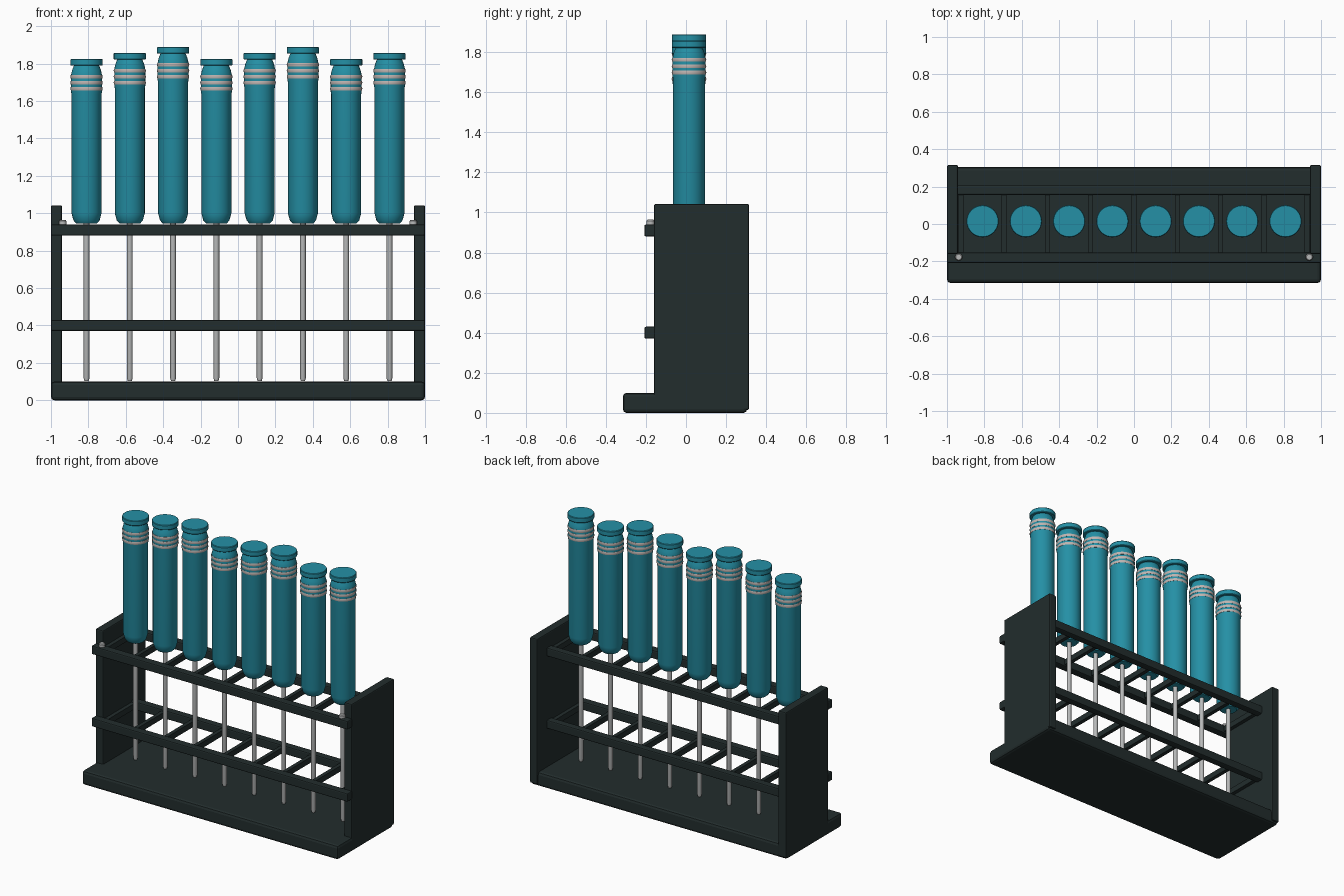
import bpy, bmesh, math
from mathutils import Vector

if "Cube" in bpy.data.objects:
    bpy.data.objects.remove(bpy.data.objects["Cube"])


def material(name, rgb):
    m = bpy.data.materials.new(name)
    m.diffuse_color = (*rgb, 1)
    m.use_nodes = True
    m.node_tree.nodes["Principled BSDF"].inputs["Base Color"].default_value = m.diffuse_color
    return m


DARK = material("dark green black", (0.016, 0.026, 0.026))
TEAL = material("teal", (0.018, 0.28, 0.38))
STEEL = material("light steel", (0.48, 0.49, 0.49))
BAND = material("pale band", (0.52, 0.46, 0.44))


def finish(name, bm, mat, smooth=None):
    me = bpy.data.meshes.new(name)
    bmesh.ops.recalc_face_normals(bm, faces=bm.faces)
    bm.to_mesh(me)
    bm.free()
    me.materials.append(mat)
    ob = bpy.data.objects.new(name, me)
    bpy.context.collection.objects.link(ob)
    if smooth:
        bpy.context.view_layer.objects.active = ob
        ob.select_set(True)
        bpy.ops.object.shade_smooth_by_angle(angle=math.radians(smooth))
        ob.select_set(False)
    return ob


def box(name, x0, x1, y0, y1, z0, z1, bevel=0.0):
    """Box given by its limits, with optional rounded edges."""
    bm = bmesh.new()
    bmesh.ops.create_cube(bm, size=1)
    for v in bm.verts:
        v.co = Vector(((x0 + x1) / 2 + v.co.x * (x1 - x0),
                       (y0 + y1) / 2 + v.co.y * (y1 - y0),
                       (z0 + z1) / 2 + v.co.z * (z1 - z0)))
    if bevel:
        bmesh.ops.bevel(bm, geom=bm.edges[:], offset=bevel, segments=2,
                        profile=0.5, affect='EDGES')
    return finish(name, bm, DARK)


def lathe(name, profile, x, y, mat, sides=32, closed=False):
    """Turn (radius, z) points about a vertical axis; ends capped unless closed."""
    bm = bmesh.new()
    rings = [[bm.verts.new((x + r * math.cos(2 * math.pi * k / sides),
                            y + r * math.sin(2 * math.pi * k / sides), z))
              for k in range(sides)] for r, z in profile]
    pairs = list(zip(rings, rings[1:]))
    if closed:
        pairs.append((rings[-1], rings[0]))
    else:
        bm.faces.new(rings[0])
        bm.faces.new(rings[-1])
    for a, b in pairs:
        for k in range(sides):
            j = (k + 1) % sides
            bm.faces.new((a[k], a[j], b[j], b[k]))
    return finish(name, bm, mat, 35)


# Base and end panels
box("base", -1, 1, -0.315, 0.305, 0, 0.10, 0.018)
box("left_panel", -1, -0.94, -0.16, 0.315, 0.015, 1.042, 0.008)
box("right_panel", 0.94, 1, -0.16, 0.315, 0.015, 1.042, 0.008)

PITCH = 0.2314
Y = 0.015

# Two ladder shelves: front rail, back rail and crossbars
for level, z in (("lower", 0.37), ("upper", 0.88)):
    box(level + "_front_rail", -1, 1, -0.208, -0.152, z, z + 0.06, 0.008)
    box(level + "_back_rail", -0.95, 0.95, 0.155, 0.207, z, z + 0.06, 0.008)
    for i in range(9):
        c = (i - 4) * PITCH
        box(f"{level}_crossbar_{i}", c - 0.0135, c + 0.0135, -0.16, 0.16,
            z + 0.01, z + 0.05)

# Screw heads on the front rail
for side, x in (("left", -0.937), ("right", 0.937)):
    lathe(side + "_screw", [(0.02, 0.93), (0.02, 0.958), (0.015, 0.964)],
          x, -0.177, STEEL, 12)

# Eight handled rods at three repeating heights
for i in range(8):
    x = (i - 3.5) * PITCH
    h = (i % 3) * 0.032
    lathe(f"rod_{i}", [(0.011, 0.103), (0.0155, 0.118), (0.0155, 0.96)],
          x, Y, STEEL, 12)
    lathe(f"handle_{i}",
          [(0.055, 0.945), (0.07, 0.962), (0.08, 1.0), (0.08, 1.635 + h),
           (0.083, 1.65 + h), (0.083, 1.738 + h), (0.077, 1.765 + h),
           (0.066, 1.793 + h)], x, Y, TEAL)
    lathe(f"handle_cap_{i}",
          [(0.083, 1.789 + h), (0.086, 1.793 + h), (0.086, 1.821 + h),
           (0.083, 1.825 + h)], x, Y, TEAL)
    for b in range(3):
        z = 1.666 + h + b * 0.032
        lathe(f"handle_band_{i}_{b}",
              [(0.08, z - 0.0095), (0.084, z - 0.0095), (0.0865, z),
               (0.084, z + 0.0095), (0.08, z + 0.0095)], x, Y, BAND, closed=True)
